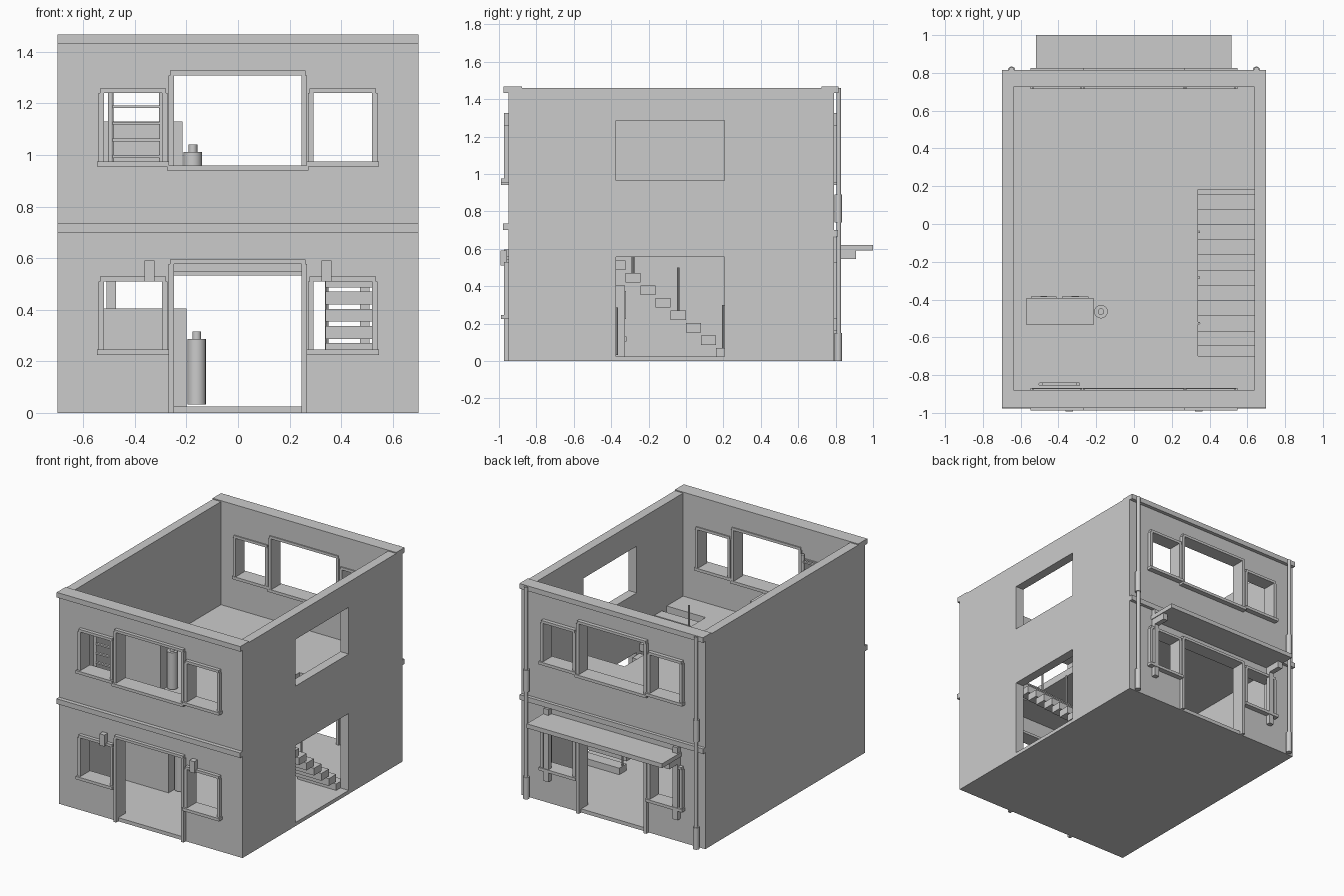
import bpy, bmesh, math
from mathutils import Matrix, Vector

if "Cube" in bpy.data.objects:
    bpy.data.objects.remove(bpy.data.objects["Cube"])

grey = bpy.data.materials.new("plain_grey")
grey.diffuse_color = (0.6, 0.6, 0.6, 1)
grey.use_nodes = True
grey.node_tree.nodes["Principled BSDF"].inputs["Base Color"].default_value = grey.diffuse_color


def finish(name, bm):
    me = bpy.data.meshes.new(name)
    bm.to_mesh(me)
    bm.free()
    me.materials.append(grey)
    ob = bpy.data.objects.new(name, me)
    bpy.context.collection.objects.link(ob)
    return ob


def boxes(name, items):
    """One object from boxes given as (x0, x1, y0, y1, z0, z1)."""
    bm = bmesh.new()
    for x0, x1, y0, y1, z0, z1 in items:
        c = Vector(((x0 + x1) / 2, (y0 + y1) / 2, (z0 + z1) / 2))
        m = Matrix.Translation(c) @ Matrix.Diagonal((x1 - x0, y1 - y0, z1 - z0, 1))
        bmesh.ops.create_cube(bm, size=1, matrix=m)
    return finish(name, bm)


def rods(name, items, sides=16):
    """Upright cylinders given as (x, y, radius, z0, z1)."""
    bm = bmesh.new()
    for x, y, r, z0, z1 in items:
        bmesh.ops.create_cone(bm, cap_ends=True, segments=sides, radius1=r, radius2=r,
                              depth=z1 - z0, matrix=Matrix.Translation((x, y, (z0 + z1) / 2)))
    ob = finish(name, bm)
    bpy.ops.object.select_all(action='DESELECT')
    bpy.context.view_layer.objects.active = ob
    ob.select_set(True)
    bpy.ops.object.shade_smooth_by_angle(angle=math.radians(40))
    return ob


def cut(ob, items):
    cutter = boxes("cutter", items)
    cutter.hide_render = True
    mod = ob.modifiers.new("openings", 'BOOLEAN')
    mod.operation, mod.solver, mod.object = 'DIFFERENCE', 'EXACT', cutter
    bpy.context.view_layer.objects.active = ob
    bpy.ops.object.modifier_apply(modifier=mod.name)
    bpy.data.objects.remove(cutter)


W, IN = 0.70, 0.637                      # outer and inner half width
FO, FI, BI, BO = -0.95, -0.878, 0.724, 0.79  # front/back wall faces
FLOOR, UPPER = 0.025, 0.75


# Openings as (x0, x1, z0, z1, is_door)
def openings(door_top):
    result = []
    for z0, z1 in ((0.245, 0.51), (0.975, 1.24)):
        result += [(-0.52, -0.295, z0, z1, False), (0.293, 0.52, z0, z1, False)]
    return result + [(-0.248, 0.246, 0.96, 1.309, False), (-0.248, 0.246, FLOOR, door_top, True)]


# Front and back walls with frames and sills
for side, y0, y1, door_top in (("front", FO, FI, 0.577), ("back", BI, BO, 0.532)):
    wall = boxes(side + "_wall", [(-W, W, y0, y1, 0, 1.45)])
    ops = openings(door_top)
    cut(wall, [(a - .01, b + .01, y0 - .1, y1 + .1, c if d else c - .01, t + .01)
               for a, b, c, t, d in ops])
    f0, f1 = (y0 - .024, y1 + .008) if side == "front" else (y0 - .008, y1 + .026)
    s0, s1 = (y0 - .038, y1 + .01) if side == "front" else (y0 - .01, y1 + .036)
    frames, sills = [], []
    for a, b, c, t, door in ops:
        low = 0 if door else c
        frames += [(a - .021, a, f0, f1, low, t), (b, b + .021, f0, f1, low, t),
                   (a - .015, b + .015, f0, f1, t, t + .018)]
        if not door:
            sills.append((a - .027, b + .027, s0, s1, c - .02, c))
    boxes(side + "_frames", frames)
    boxes(side + "_sills", sills)

# Side walls, the right one with two openings
boxes("left_wall", [(-W, -IN, FI, BI, 0, 1.46)])
right = boxes("right_wall", [(IN, W, FI, BI, 0, 1.46)])
cut(right, [(.5, .8, -.373, .206, FLOOR, .555), (.5, .8, -.373, .206, .965, 1.287)])

# Cornices and storey bands
boxes("front_cornice", [(-W, W, -0.975, FI, 1.432, 1.467)])
boxes("back_cornice", [(-W, W, BI, 0.815, 1.432, 1.467)])
boxes("front_band", [(-W, W, -0.978, FO, 0.70, 0.735)])
boxes("back_band", [(-W, W, BO, 0.813, 0.665, 0.70)])

# Floors, the upper one with a stairwell
boxes("ground_floor", [(-IN, IN, FI, BI, 0, FLOOR)])
boxes("upper_floor", [(-IN, 0.34, FI, BI, 0.70, UPPER),
                      (0.34, IN, FI, -0.70, 0.70, UPPER),
                      (0.34, IN, 0.183, BI, 0.70, UPPER)])

# Open stairs with slim posts
RUN, RISE = 0.0806, 0.0667
boxes("stair_treads", [(0.34, IN, .16 - i * RUN, .16 + (1 - i) * RUN,
                        .02 + i * RISE, .07 + i * RISE) for i in range(11)])
rods("stair_posts", [(0.344, .20 - i * RUN, .007, .07 + i * RISE, .30 + i * RISE)
                     for i in (0, 3, 6, 9)], 8)

# Cabinet and gas bottle on each storey
for level, dx, dy, z in (("ground", .015, .065, FLOOR), ("upper", 0, 0, UPPER)):
    back = -0.392 + dy
    boxes(level + "_cabinet", [(-.57 + dx, -.215 + dx, -.535 + dy, back, z, z + .38)])
    doors = ((-.545, -.41), (-.38, -.24))
    boxes(level + "_cabinet_doors", [(a + dx, b + dx, back, back + .007, z + .2, z + .35)
                                     for a, b in doors])
    boxes(level + "_cabinet_handles", [(a + dx + .05, b + dx - .05, back, back + .01,
                                        z + .08, z + .105) for a, b in doors])
    x, y = -.175 + dx, -.464 + dy
    rods(level + "_gas_bottle", [(x, y, .036, z + .008, z + .262),
                                 (x, y, .017, z + .262, z + .29)])

# Ladder just inside the front wall
rods("ladder_rails", [(x, -.848, .011, UPPER, 1.30) for x in (-.494, -.296)], 10)
boxes("ladder_rungs", [(-.494, -.296, -.856, -.84, z, z + .011)
                       for z in [.795 + .0645 * i for i in range(8)]])

# Front wall lamps
boxes("front_lamps", [(s * .343 - .019, s * .343 + .019, -.993, -.957, .51, .59) for s in (-1, 1)]
      + [(s * .343 - .008, s * .343 + .008, -.96, FO, .54, .56) for s in (-1, 1)])

# Back canopy, brackets and posts
boxes("canopy", [(-.518, .515, BO, 1.0, .59, .62)])
boxes("canopy_brackets", [(s * .492 - .018, s * .492 + .018, BO, .91, .545, .59) for s in (-1, 1)])
boxes("canopy_posts", [(s * .492 - .018, s * .492 + .018, BO, .822, .16, .66) for s in (-1, 1)])

# Rain pipes with sleeves
rods("rain_pipes", [(s * .648, .817, .013, 0, 1.46) for s in (-1, 1)], 12)
rods("pipe_sleeves", [(s * .648, .814, .02, z, z + .15) for s in (-1, 1) for z in (0, .74)], 12)
